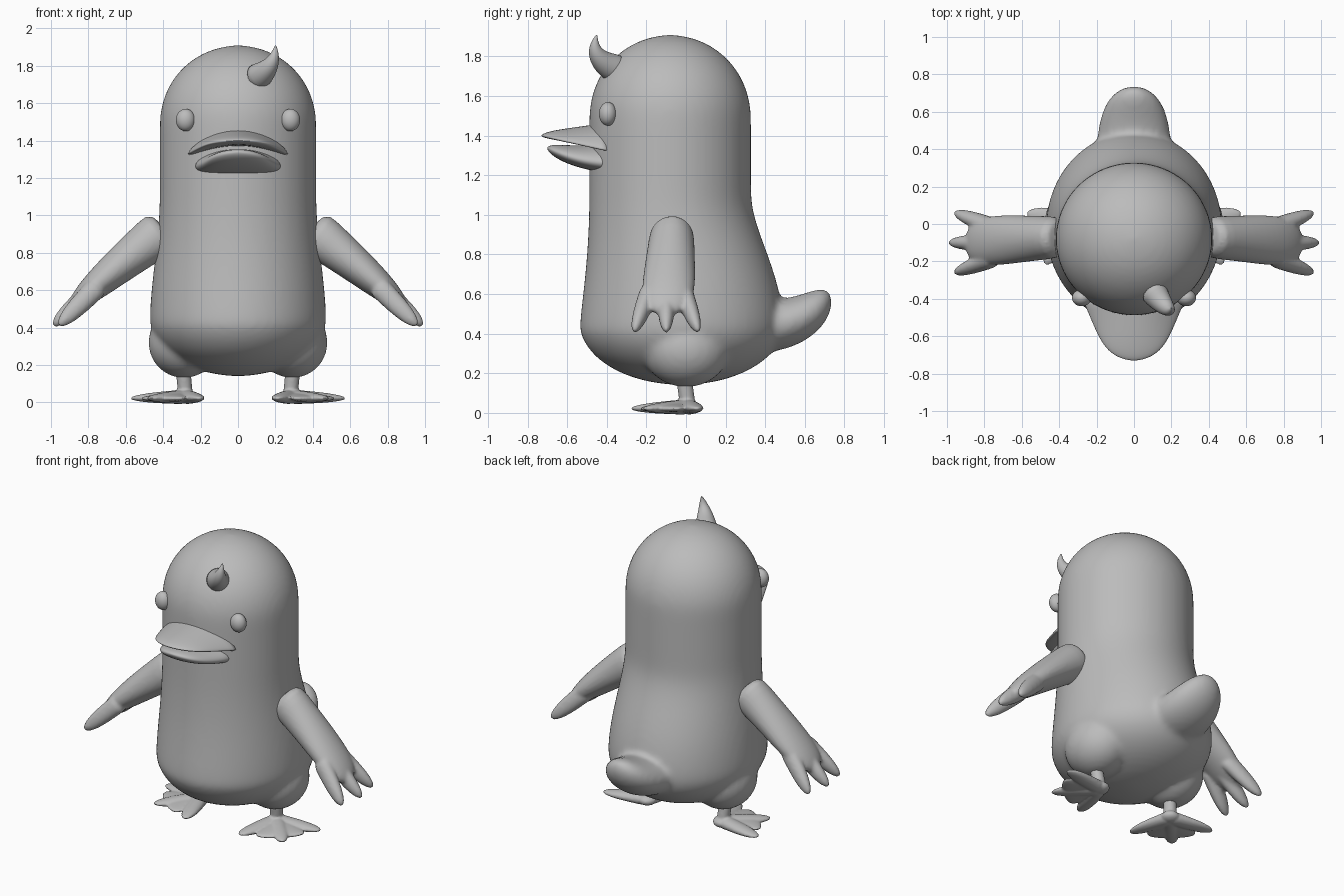
import bpy, bmesh, math
from mathutils import Vector, Matrix

cube = bpy.data.objects.get("Cube")
if cube:
    bpy.data.objects.remove(cube)

shade = 0.5
colour = (shade, shade, shade, 1)
grey = bpy.data.materials.new("plain grey")
grey.use_nodes = True
grey.diffuse_color = colour
grey.node_tree.nodes["Principled BSDF"].inputs["Base Color"].default_value = colour

across_x, across_y, upward = Vector((1, 0, 0)), Vector((0, 1, 0)), Vector((0, 0, 1))
quarter = math.pi / 2


def mix(start, end, t):
    return start + (end - start) * t


def loft(bm, rings, side, sides=24):
    """Skin a list of rings: centre, half width, half height, droop of the sides."""
    loops = []
    for index, (centre, width, height, droop) in enumerate(rings):
        before = rings[max(index - 1, 0)][0]
        after = rings[min(index + 1, len(rings) - 1)][0]
        up = (after - before).cross(side).normalized()
        loop = []
        for step in range(sides):
            angle = math.tau * step / sides
            x, y = math.cos(angle), math.sin(angle)
            offset = side * width * x + up * (height * y - droop * x * x)
            loop.append(bm.verts.new(centre + offset))
        loops.append(loop)
    for lower, upper in zip(loops, loops[1:]):
        for step in range(sides):
            following = (step + 1) % sides
            bm.faces.new((lower[step], lower[following], upper[following], upper[step]))
    bm.faces.new(list(reversed(loops[0])))
    bm.faces.new(loops[-1])


def sweep(bm, start, bend, end, widths, heights, side, droop=0, blunt=4, steps=10):
    """Tapered tube along a curve, closing in a rounded tip."""
    start, bend, end = Vector(start), Vector(bend), Vector(end)
    rings = []
    for index in range(steps + 1):
        t = math.sin(quarter * index / steps)
        centre = start.lerp(bend, t).lerp(bend.lerp(end, t), t)
        tip = max(math.sqrt(max(1 - t ** blunt, 0)), 0.05)
        rings.append((centre, mix(*widths, t) * tip, mix(*heights, t) * tip, droop * (1 - t)))
    loft(bm, rings, side)


def ball(bm, centre, radii):
    placement = Matrix.Translation(centre) @ Matrix.Diagonal((*radii, 1))
    bmesh.ops.create_uvsphere(bm, u_segments=32, v_segments=20, radius=1, matrix=placement)


def finish(name, bm, voxel=0, soften=0, mirrored=False):
    """Turn the parts into one object; a voxel size melts them into a single skin."""
    bmesh.ops.recalc_face_normals(bm, faces=bm.faces)
    mesh = bpy.data.meshes.new(name)
    bm.to_mesh(mesh)
    bm.free()
    mesh.materials.append(grey)
    mesh.shade_smooth()
    part = bpy.data.objects.new(name, mesh)
    bpy.context.collection.objects.link(part)
    rounding = part.modifiers.new("rounding", 'SUBSURF')
    rounding.levels = rounding.render_levels = 1
    if voxel:
        melt = part.modifiers.new("melt", 'REMESH')
        melt.mode = 'VOXEL'
        melt.voxel_size = voxel
        melt.use_smooth_shade = True
        relax = part.modifiers.new("relax", 'SMOOTH')
        relax.iterations = soften
    if mirrored:
        part.modifiers.new("other side", 'MIRROR')


# Body: rounded bottom, straight trunk, domed head; the belly swells below the chest
belly, brow, floor, crown, chest = 0.45, 1.5, 0.14, 1.91, 1.1
turns = [quarter * (step + 0.2) / 8 for step in range(8)]
levels = [(belly - (belly - floor) * math.cos(turn), math.sin(turn)) for turn in turns]
levels += [(mix(belly, brow, step / 12), 1) for step in range(13)]
levels += [(crown - (crown - brow) * (1 - math.cos(turn)), math.sin(turn)) for turn in reversed(turns)]
rings = []
for height, scale in levels:
    t = min(max((chest - height) / 0.7, 0), 1)
    swell = t * t * (3 - 2 * t)
    width, front, back = mix(0.42, 0.475, swell), mix(-0.49, -0.54, swell), mix(0.33, 0.5, swell)
    centre = Vector((0, (front + back) / 2, height))
    rings.append((centre, width * scale, (back - front) / 2 * scale, 0))
bm = bmesh.new()
loft(bm, rings, across_x, sides=36)

# Hips and upturned tail, melted into the body
for side in (1, -1):
    ball(bm, (0.29 * side, 0, 0.32), (0.19, 0.22, 0.19))
sweep(bm, (0, 0.25, 0.44), (0, 0.6, 0.4), (0, 0.71, 0.62),
      widths=(0.21, 0.19), heights=(0.14, 0.12), side=across_x, blunt=3)
finish("body", bm, voxel=0.018, soften=6)

# Duck-like bill in two arched halves
bm = bmesh.new()
sweep(bm, (0, -0.38, 1.42), (0, -0.55, 1.41), (0, -0.73, 1.4),
      widths=(0.29, 0.14), heights=(0.05, 0.02), side=across_x, droop=0.1, blunt=8)
finish("upper_bill", bm)
bm = bmesh.new()
sweep(bm, (0, -0.38, 1.29), (0, -0.55, 1.28), (0, -0.7, 1.34),
      widths=(0.25, 0.12), heights=(0.08, 0.03), side=across_x, droop=0.03, blunt=8)
finish("lower_bill", bm)

# Curved tuft on the head
bm = bmesh.new()
sweep(bm, (0.09, -0.34, 1.73), (0.2, -0.5, 1.79), (0.2, -0.45, 1.91),
      widths=(0.08, 0.01), heights=(0.08, 0.01), side=Vector((0.75, 0.66, 0)), blunt=8)
finish("head_tuft", bm)

# Eyes
bm = bmesh.new()
ball(bm, (0.28, -0.395, 1.51), (0.052, 0.045, 0.06))
finish("eyes", bm, mirrored=True)

# Flipper arms, each ending in three fingers
bm = bmesh.new()
sweep(bm, (0.38, -0.07, 0.93), (0.65, -0.08, 0.73), (0.9, -0.1, 0.5),
      widths=(0.11, 0.15), heights=(0.13, 0.06), side=across_y, blunt=8)
for spread in (-1, 0, 1):
    knuckle = Vector((0.74, -0.1 + 0.08 * spread, 0.63))
    fingertip = Vector((0.99 - 0.03 * abs(spread), -0.1 + 0.16 * spread, 0.41))
    sweep(bm, knuckle, knuckle.lerp(fingertip, 0.5), fingertip,
          widths=(0.05, 0.04), heights=(0.06, 0.05), side=across_y)
finish("arms", bm, voxel=0.011, soften=4, mirrored=True)

# Legs and webbed feet, toes turned outward
bm = bmesh.new()
heel = Vector((0.28, 0.01, 0.03))
ankle, hip = heel.copy(), Vector((0.3, -0.02, 0.25))
sweep(bm, ankle, ankle.lerp(hip, 0.5), hip,
      widths=(0.04, 0.04), heights=(0.04, 0.04), side=across_x, blunt=8)
ball(bm, heel, (0.06, 0.06, 0.035))
for spread in (-1, 0, 1):
    angle = math.radians(57 * spread - 48)
    direction = Vector((math.cos(angle), math.sin(angle), 0))
    toe = heel + direction * 0.3 - upward * 0.008
    sweep(bm, heel, heel.lerp(toe, 0.5), toe, widths=(0.05, 0.055),
          heights=(0.04, 0.022), side=direction.cross(upward))
    if spread == 0:
        web_end = heel + direction * 0.23 - upward * 0.01
        sweep(bm, heel, heel.lerp(web_end, 0.5), web_end, widths=(0.05, 0.2),
              heights=(0.03, 0.018), side=direction.cross(upward), blunt=8)
finish("feet", bm, voxel=0.008, soften=3, mirrored=True)
